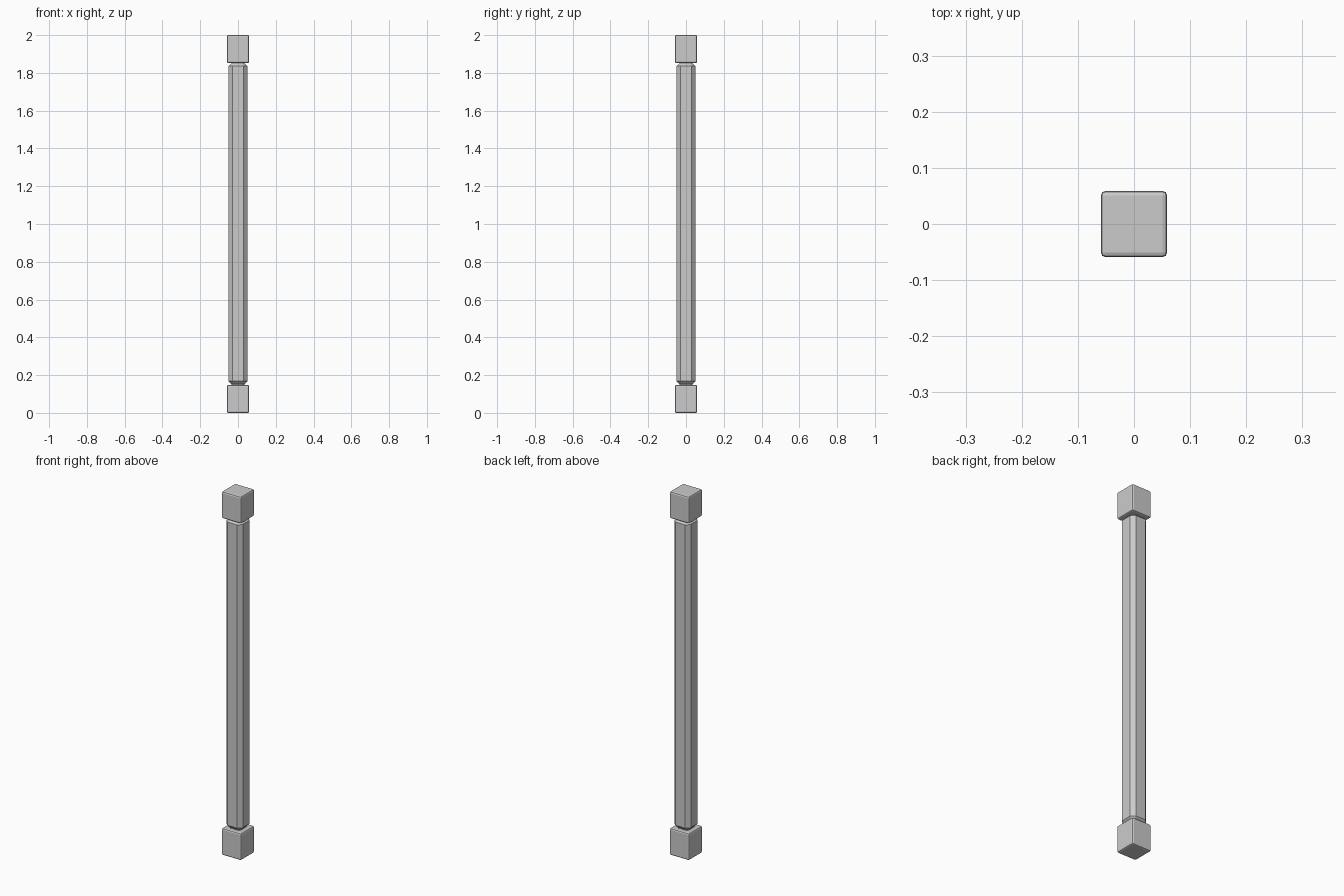
import bpy, bmesh

if "Cube" in bpy.data.objects:
    bpy.data.objects.remove(bpy.data.objects["Cube"])


def end_block(name, z):
    """Square block with softly bevelled edges."""
    bm = bmesh.new()
    bmesh.ops.create_cube(bm, size=1)
    bmesh.ops.scale(bm, vec=(0.118, 0.118, 0.148), verts=bm.verts)
    bmesh.ops.bevel(bm, geom=bm.edges[:], offset=0.008, segments=2,
                    profile=0.5, affect='EDGES')
    me = bpy.data.meshes.new(name)
    bm.to_mesh(me)
    bm.free()
    ob = bpy.data.objects.new(name, me)
    ob.location.z = z
    bpy.context.collection.objects.link(ob)


def ring(bm, half, flat, z):
    """Chamfered-square cross-section."""
    pts = [(half, -flat), (half, flat), (flat, half), (-flat, half),
           (-half, flat), (-half, -flat), (-flat, -half), (flat, -half)]
    return [bm.verts.new((x, y, z)) for x, y in pts]


# Blocks at foot and head
end_block("bottom_block", 0.074)
end_block("top_block", 1.926)

# Chamfered shaft, tapering in where it meets the blocks
bm = bmesh.new()
sections = [(0.034, 0.024, 0.146), (0.034, 0.024, 0.152), (0.05, 0.03, 0.168),
            (0.05, 0.03, 1.836), (0.034, 0.024, 1.852), (0.034, 0.024, 1.856)]
rings = [ring(bm, *s) for s in sections]
for a, b in zip(rings, rings[1:]):
    for i in range(8):
        j = (i + 1) % 8
        bm.faces.new((a[i], a[j], b[j], b[i]))
bm.faces.new(rings[0][::-1])
bm.faces.new(rings[-1])
me = bpy.data.meshes.new("shaft")
bm.to_mesh(me)
bm.free()
bpy.context.collection.objects.link(bpy.data.objects.new("shaft", me))
